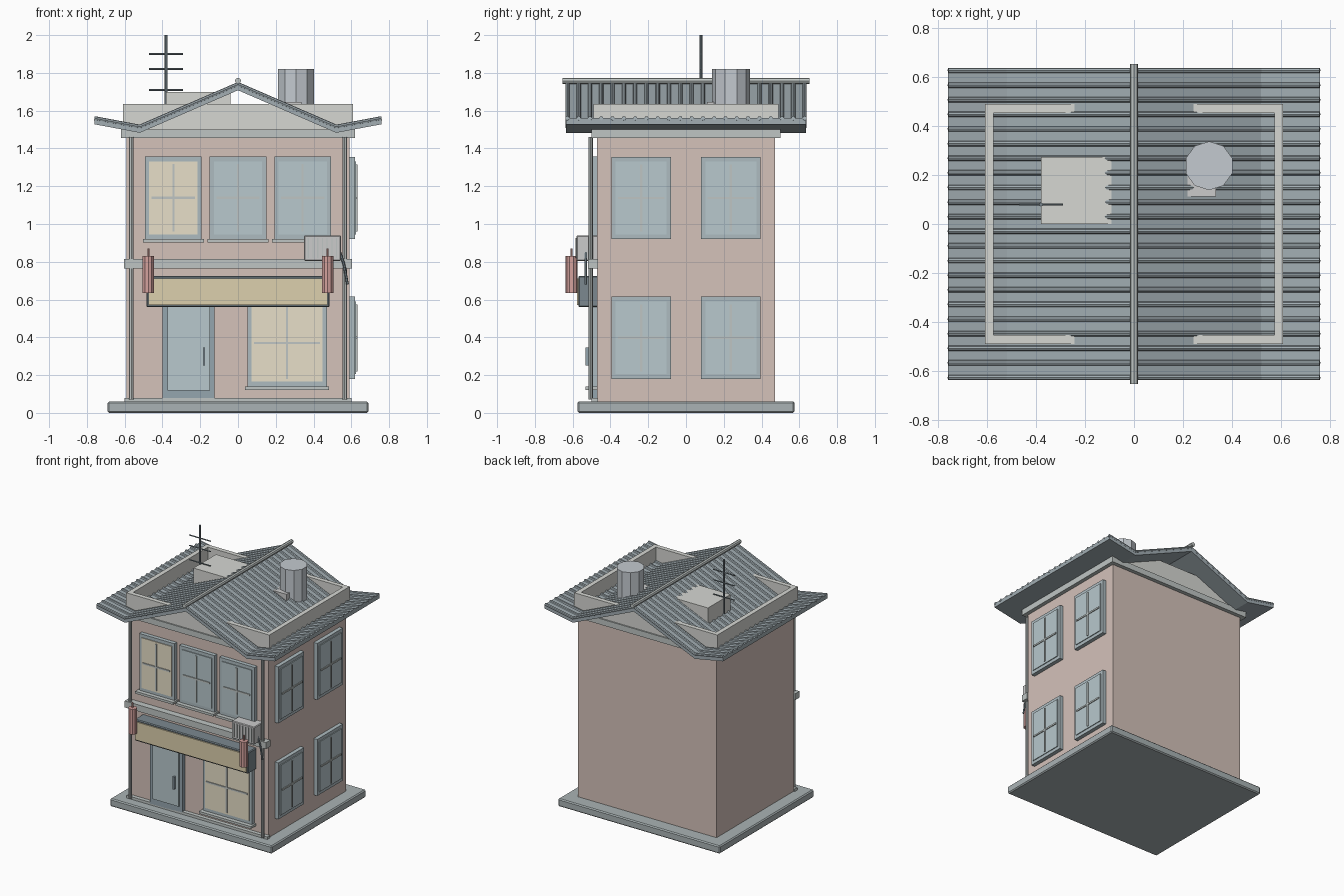
import bpy, math
from mathutils import Vector

if "Cube" in bpy.data.objects:
    bpy.data.objects.remove(bpy.data.objects["Cube"])

mats = {}
COL = dict(brick=(.66, .54, .49), stone=(.52, .56, .55), pale=(.67, .68, .65), slate=(.36, .42, .45),
           dark=(.2, .25, .28), frame=(.42, .5, .53), door=(.3, .38, .43), glass=(.48, .58, .61),
           lit=(.8, .74, .58), tan=(.72, .63, .42), white=(.78, .78, .75), red=(.66, .36, .34),
           metal=(.55, .59, .63), base=(.4, .45, .46))

def finish(ob, name, col):
    ob.name = name
    if col not in mats:
        mats[col] = bpy.data.materials.new(col)
        mats[col].diffuse_color = (*COL[col], 1)
    ob.data.materials.append(mats[col])
    return ob

def mesh(name, verts, faces, col):
    me = bpy.data.meshes.new(name)
    me.from_pydata(verts, [], faces)
    ob = bpy.data.objects.new(name, me)
    bpy.context.collection.objects.link(ob)
    return finish(ob, name, col)

def box(name, x, y, z, col, bevel=0):
    """Box from (min, max) ranges."""
    v = [(a, b, c) for a in x for b in y for c in z]
    f = [(0, 1, 3, 2), (4, 6, 7, 5), (0, 4, 5, 1), (2, 3, 7, 6), (0, 2, 6, 4), (1, 5, 7, 3)]
    ob = mesh(name, v, f, col)
    if bevel:
        m = ob.modifiers.new("bevel", 'BEVEL')
        m.width, m.segments = bevel, 1
    return ob

def rod(name, p, q, r, col, sides=8):
    """Cylinder between two points."""
    p, q = Vector(p), Vector(q)
    bpy.ops.mesh.primitive_cylinder_add(vertices=sides, radius=r, depth=(q - p).length, location=(p + q) / 2)
    ob = bpy.context.object
    ob.rotation_euler = (q - p).to_track_quat('Z', 'Y').to_euler()
    return finish(ob, name, col)

def window(name, u, w, z0, z1, side, glass='glass', sill=False):
    """Stacked frame, pane and cross bars on the front or right wall."""
    def part(n, hw, a, b, d0, d1, col):
        if side == 'front':
            box(name + n, (u - hw, u + hw), (-.47 - d1, -.47 - d0), (a, b), col)
        else:
            box(name + n, (.59 + d0, .59 + d1), (u - hw, u + hw), (a, b), col)
    h, m = w / 2, (z0 + z1) / 2
    part("_frame", h, z0, z1, -.005, .03, 'frame')
    part("_pane", h - .022, z0 + .025, z1 - .025, .03, .036, glass)
    part("_bar_v", .006, z0 + .04, z1 - .04, .036, .042, 'stone')
    part("_bar_h", h - .035, m - .006, m + .006, .036, .042, 'stone')
    if sill:
        part("_sill", h + .012, z0 - .018, z0, -.005, .062, 'stone')

# base and walls
box("base_slab", (-.69, .69), (-.575, .575), (0, .06), 'base', .008)
box("walls", (-.59, .59), (-.47, .47), (.001, 1.46), 'brick')
box("plinth", (-.6, .6), (-.5, -.465), (.06, .08), 'stone')
box("belt_band", (-.603, .603), (-.52, -.465), (.765, .815), 'stone')
box("eave_band", (-.62, .62), (-.5, .5), (1.455, 1.5), 'stone')

# parapet around the flat deck
for s in (-1, 1):
    box("parapet_side", sorted((s * .575, s * .61)), (-.455, .455), (1.5, 1.635), 'pale')
    box("parapet_end", (-.61, .61), sorted((s * .455, s * .49)), (1.5, 1.635), 'pale')
    rod("drain_pipe", (s * .565, -.505, .07), (s * .565, -.505, 1.46), .012, 'stone')

# roof: bent profile extruded front to back, with tile ribs
top = [(-.76, 1.56), (-.52, 1.515), (0, 1.74), (.52, 1.515), (.76, 1.56)]
prof = top + [(x, z - .032) for x, z in reversed(top)]
n = len(prof)
verts = [(x, y, z) for y in (-.635, .635) for x, z in prof]
faces = [(i, (i + 1) % n, n + (i + 1) % n, n + i) for i in range(n)]
for i in range(4):
    faces += [(i, n - 1 - i, n - 2 - i, i + 1), (n + i, n + i + 1, 2 * n - 2 - i, 2 * n - 1 - i)]
roof = mesh("roof", verts, faces, 'slate')
for k in range(22):
    y = -.628 + k * 1.256 / 21
    for (x0, z0), (x1, z1) in zip(top, top[1:]):
        rod("tile_rib", (x0, y, z0), (x1, y, z1), .011, 'slate', 8)
rod("ridge_pole", (0, -.655, 1.758), (0, .655, 1.758), .016, 'stone', 8)

# rooftop hatch, water tank and aerial
box("roof_hatch", (-.38, -.04), (0, .275), (1.5, 1.7), 'pale')
tank = rod("water_tank", (.307, .238, 1.5), (.307, .238, 1.82), .1, 'metal', 10)
box("tank_foot", (.215, .335), (.112, .26), (1.5, 1.645), 'white')
rod("aerial_mast", (-.38, .08, 1.5), (-.38, .08, 2), .008, 'dark')
for z in (1.71, 1.82, 1.9):
    rod("aerial_bar", (-.47, .08, z), (-.29, .08, z), .005, 'dark', 6)

# windows
for x, g in ((-.342, 'lit'), (0, 'glass'), (.342, 'glass')):
    window("upper_window", x, .3, .92, 1.357, 'front', g, True)
window("shop_window", .26, .42, .14, .6, 'front', 'lit', True)
for y in (-.237, .237):
    for z in (.18, .92):
        window("side_window", y, .314, z, z + .435, 'right')

# door
box("door_frame", (-.4, -.125), (-.5, -.465), (.07, .6), 'door')
box("door_panel", (-.372, -.147), (-.512, -.5), (.118, .56), 'glass')
box("door_handle", (-.186, -.174), (-.532, -.51), (.25, .345), 'door')

# sign board
box("sign_back", (-.485, .485), (-.57, -.465), (.56, .725), 'dark', .006)
box("sign_face", (-.475, .475), (-.578, -.565), (.572, .712), 'tan')

# air conditioner with slats and hose
box("cooler", (.35, .545), (-.58, -.465), (.805, .94), 'white', .005)
for i in range(7):
    x = .372 + i * .025
    box("cooler_slat", (x - .003, x + .003), (-.586, -.578), (.82, .925), 'stone')
hose = [(.54, -.53, .85), (.56, -.53, .79), (.58, -.53, .68)]
for a, b in zip(hose, hose[1:]):
    rod("cooler_hose", a, b, .007, 'dark', 6)

# lanterns
for s in (-1, 1):
    x = s * .475
    rod("lantern", (x, -.606, .635), (x, -.606, .83), .031, 'red', 10)
    rod("lantern_hook", (x, -.606, .82), (x, -.606, .87), .006, 'red', 6)

for m in bpy.data.materials:
    if m.users and not m.is_grease_pencil:
        m.use_nodes = True
        m.node_tree.nodes["Principled BSDF"].inputs["Base Color"].default_value = m.diffuse_color
